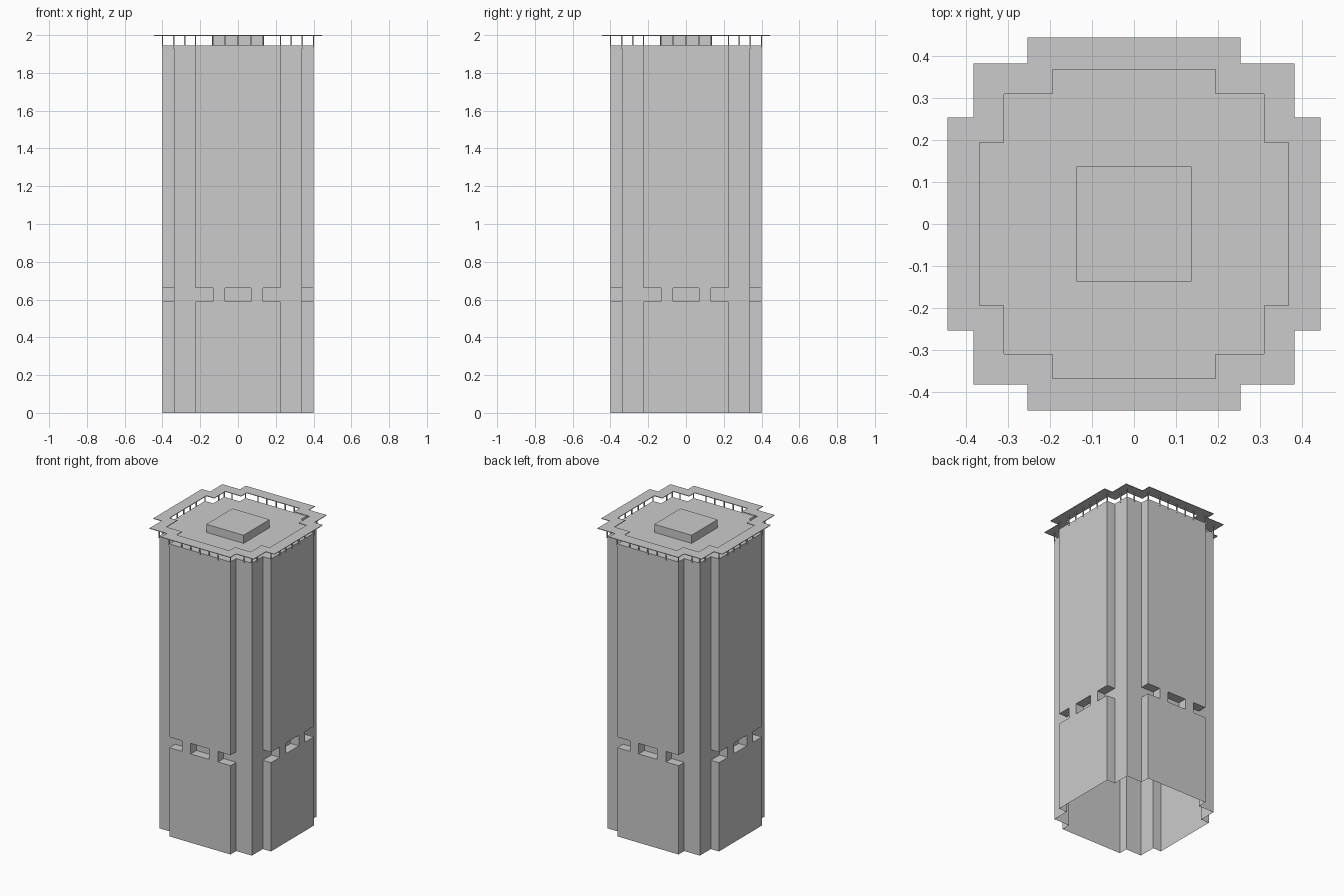
import bpy, bmesh

if "Cube" in bpy.data.objects:
    bpy.data.objects.remove(bpy.data.objects["Cube"])

TOP, LOW, HIGH = 1.944, 0.59, 0.66     # deck height, slot band
CORE, FACE, BAY = 0.34, 0.40, 0.225    # corner column, bay face, bay half width
P0, P1 = 0.068, 0.133                  # posts in the slot band


def around(side):
    """Repeat the points of the front side on all four sides."""
    pts = []
    for _ in range(4):
        pts += side
        side = [(-y, x) for x, y in side]
    return pts


def notched(core, face, bay):
    return around([(-core, -core), (-bay, -core), (-bay, -face), (bay, -face), (bay, -core)])


def loop(bm, pts, z):
    return [bm.verts.new((x, y, z)) for x, y in pts]


def bridge(bm, a, b):
    n = len(a)
    for i in range(n):
        j = (i + 1) % n
        bm.faces.new((a[i], a[j], b[j], b[i]))


def walls(bm, pts, z0, z1):
    a, b = loop(bm, pts, z0), loop(bm, pts, z1)
    bridge(bm, a, b)
    return b


def box(bm, x0, x1, y0, y1, z0, z1):
    pts = [(x0, y0), (x1, y0), (x1, y1), (x0, y1)]
    a, b = loop(bm, pts, z0), loop(bm, pts, z1)
    bridge(bm, a, b)
    bm.faces.new(b)
    bm.faces.new(a[::-1])


def finish(bm, name):
    me = bpy.data.meshes.new(name)
    bm.to_mesh(me)
    bm.free()
    ob = bpy.data.objects.new(name, me)
    bpy.context.collection.objects.link(ob)


# Tower shell, open at the bottom, with a recessed slot band
bm = bmesh.new()
plan = notched(CORE, FACE, BAY)
band = around([(-CORE, -CORE), (-P1, -CORE), (-P1, -FACE), (-P0, -FACE), (-P0, -CORE),
               (P0, -CORE), (P0, -FACE), (P1, -FACE), (P1, -CORE)])
walls(bm, plan, 0, LOW)
walls(bm, band, LOW, HIGH)
bm.faces.new(walls(bm, plan, HIGH, TOP))
for x0, x1 in ((-BAY, -P1), (-P0, P0), (P1, BAY)):
    quads = around([(x0, -FACE), (x1, -FACE), (x1, -CORE), (x0, -CORE)])
    for i in range(0, 16, 4):
        bm.faces.new(loop(bm, quads[i:i + 4], LOW))
        bm.faces.new(loop(bm, quads[i:i + 4][::-1], HIGH))
finish(bm, "tower_shell")

# Plant room on the roof deck
bm = bmesh.new()
box(bm, -0.137, 0.137, -0.137, 0.137, TOP, 1.998)
finish(bm, "roof_room")

# Thin stepped canopy ring
bm = bmesh.new()
outer, inner = notched(0.383, 0.445, 0.254), notched(0.31, 0.368, 0.194)
o0, o1 = loop(bm, outer, 1.996), loop(bm, outer, 2.0)
i0, i1 = loop(bm, inner, 1.996), loop(bm, inner, 2.0)
for a, b in ((o0, o1), (o1, i1), (i1, i0), (i0, o0)):
    bridge(bm, a, b)
finish(bm, "canopy_ring")

# Slender struts carrying the ring
bm = bmesh.new()
struts = [(x, -FACE) for x in (-BAY, -P1, -P0, 0, P0, P1, BAY)]
struts += [(-CORE, -CORE), (-0.282, -CORE), (0.282, -CORE)]
r = 0.003
for x, y in around(struts):
    box(bm, x - r, x + r, y - r, y + r, 1.93, 1.997)
finish(bm, "canopy_struts")
